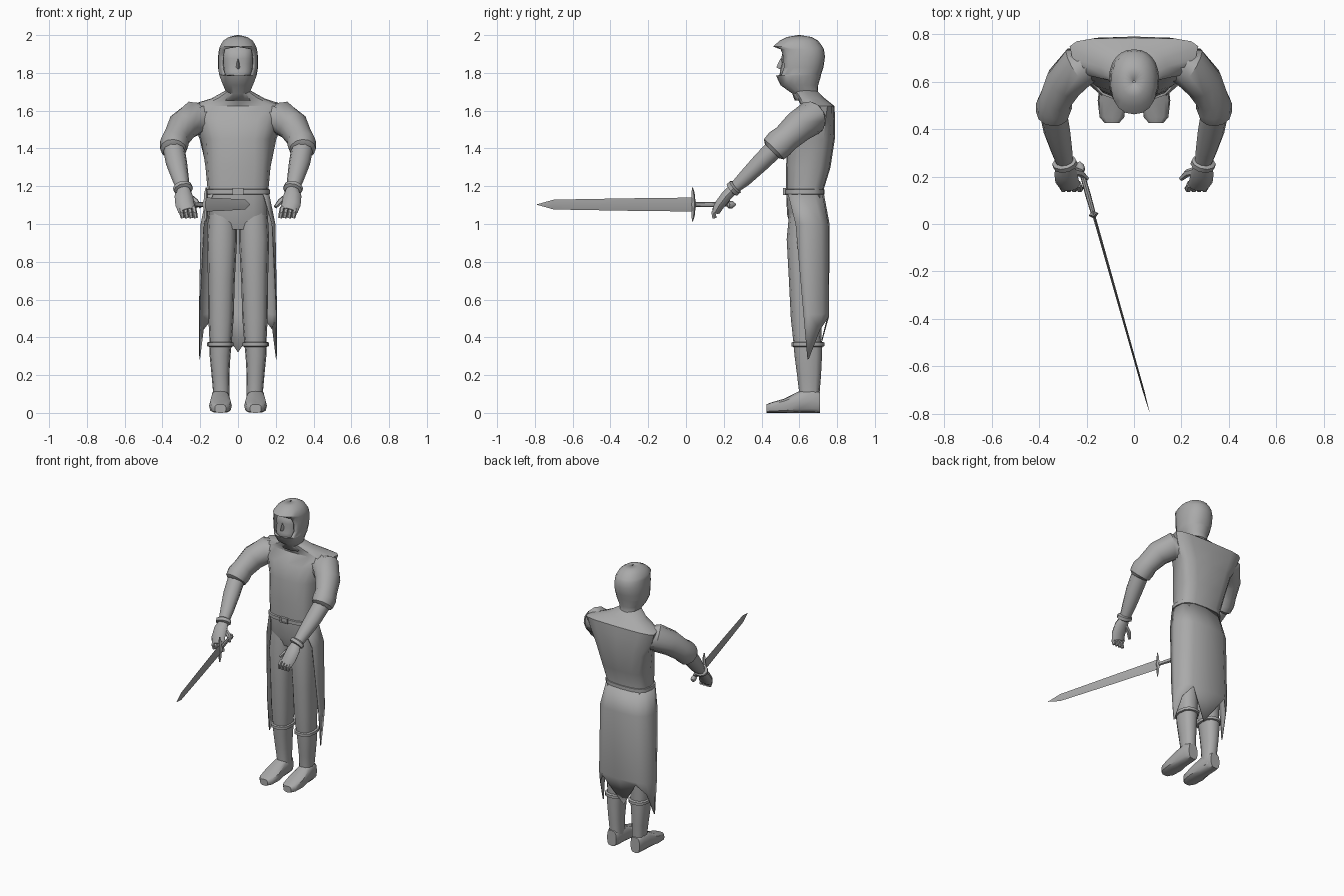
import bpy, bmesh, math
from mathutils import Vector as V

grey = bpy.data.materials.new("plain grey")
grey.diffuse_color = (0.4, 0.4, 0.4, 1)


def loft(name, rings, closed=True, caps=True, mirror=False, solid=0, angle=40):
    """Skin a list of equal-length point rings."""
    bm = bmesh.new()
    vs = [[bm.verts.new(p) for p in r] for r in rings]
    n = len(rings[0])
    for a, b in zip(vs, vs[1:]):
        for i in range(n if closed else n - 1):
            j = (i + 1) % n
            bm.faces.new((a[i], a[j], b[j], b[i]))
    if caps:
        bm.faces.new(vs[0])
        bm.faces.new(vs[-1])
    bmesh.ops.remove_doubles(bm, verts=bm.verts, dist=0.0005)
    bmesh.ops.recalc_face_normals(bm, faces=bm.faces)
    me = bpy.data.meshes.new(name)
    bm.to_mesh(me)
    bm.free()
    ob = bpy.data.objects.new(name, me)
    bpy.context.collection.objects.link(ob)
    me.materials.append(grey)
    bpy.ops.object.select_all(action='DESELECT')
    ob.select_set(True)
    bpy.context.view_layer.objects.active = ob
    bpy.ops.object.shade_smooth_by_angle(angle=math.radians(angle))
    if solid:
        m = ob.modifiers.new("thickness", 'SOLIDIFY')
        m.thickness = solid
    if mirror:
        ob.modifiers.new("mirror", 'MIRROR').use_clip = False
    return ob


def pw(v, p):
    return math.copysign(abs(v) ** p, v)


def level(z, hw, yf, yb, cx=0, k=0, p=0.8, n=16):
    """Horizontal rounded ring; k widens the back."""
    out = []
    for i in range(n):
        a = 2 * math.pi * i / n
        c, s = pw(math.cos(a), p), pw(math.sin(a), p)
        out.append(V((cx + hw * (1 + k * s) * c, (yf + yb) / 2 + (yb - yf) / 2 * s, z)))
    return out


def tube(name, pts, n=10, **kw):
    """Tube along points (x, y, z, width radius, depth radius)."""
    rings = []
    for i, q in enumerate(pts):
        t = (V(pts[min(i + 1, len(pts) - 1)][:3]) - V(pts[max(i - 1, 0)][:3])).normalized()
        u = V((1, 0, 0))
        u = (u - t * u.dot(t)).normalized()
        w = t.cross(u)
        rings.append([V(q[:3]) + u * q[3] * math.cos(2 * math.pi * j / n)
                      + w * q[-1] * math.sin(2 * math.pi * j / n) for j in range(n)])
    return loft(name, rings, **kw)


# tunic body from hips to neck
loft("tunic", [level(*r[:4], k=r[4], p=r[5]) for r in [
    (0.97, .135, .56, .72, 0, .7), (1.05, .162, .535, .745, 0, .7),
    (1.17, .16, .53, .725, 0, .7), (1.3, .172, .53, .765, .05, .65),
    (1.45, .195, .535, .788, .18, .65), (1.56, .235, .56, .79, .2, .6),
    (1.625, .26, .61, .785, .15, .55), (1.665, .14, .59, .735, 0, .8),
    (1.71, .06, .56, .69, 0, 1)]])

# belt and buckle
loft("belt", [level(z, .16 + o, .53 - o, .725 + o, p=.7) for z, o in
              [(1.155, 0), (1.158, .009), (1.182, .009), (1.185, 0)]])
loft("buckle", [[V((x * s, y, 1.172 + z * s)) for x, z in
                 [(-.03, -.018), (.03, -.018), (.03, .018), (-.03, .018)]]
                for y, s in [(.53, 1), (.513, 1), (.513, .65), (.518, .6)]], angle=20)

# open-fronted skirt with a ragged hem
skirt = [
    [(.135, .54, 1.16), (.165, .60, 1.16), (.155, .68, 1.16), (.10, .722, 1.16), (0, .73, 1.16)],
    [(.182, .58, 1.0), (.198, .64, 1.0), (.18, .715, 1.0), (.12, .753, 1.0), (0, .76, 1.0)],
    [(.205, .622, .52), (.207, .655, .52), (.185, .72, .52), (.135, .757, .53), (0, .757, .52)],
    [(.205, .643, .283), (.205, .65, .285), (.185, .71, .44), (.13, .757, .51), (0, .705, .32)]]
loft("skirt", [[V(p) for p in r] + [V((-x, y, z)) for x, y, z in r[-2::-1]] for r in skirt],
     closed=False, caps=False, solid=.004)

# legs, boots, boot cuffs and feet
loft("trouser_leg", [level(z, hw, yf, yb, cx=cx, n=12) for z, cx, hw, yf, yb in [
    (1.1, .08, .075, .55, .73), (.92, .085, .08, .533, .735), (.7, .088, .071, .545, .725),
    (.5, .09, .067, .555, .72), (.36, .092, .058, .57, .715)]], mirror=True)
loft("boot_shaft", [level(z, hw, yf, yb, cx=cx, n=12) for z, cx, hw, yf, yb in [
    (.37, .093, .06, .568, .722), (.3, .095, .055, .575, .72), (.2, .093, .047, .588, .715),
    (.1, .088, .043, .60, .707), (.03, .09, .043, .60, .705)]], mirror=True)
loft("boot_cuff", [level(z, .06 + o, .568 - o, .722 + o, cx=.093, n=12) for z, o in
                   [(.35, 0), (.353, .01), (.372, .01), (.376, 0)]], mirror=True)
loft("foot", [[V((.093 + hw * pw(math.cos(a), .7), y, zt / 2 * (1 + pw(math.sin(a), .6))))
               for a in [2 * math.pi * i / 12 for i in range(12)]]
              for y, hw, zt in [(.425, .03, .045), (.45, .052, .055), (.52, .06, .075),
                                (.6, .05, .115), (.67, .047, .13), (.71, .036, .11)]],
     mirror=True)

# sleeves, forearms and wrist cuffs
tube("sleeve", [(.16, .68, 1.555, .085, .085), (.235, .66, 1.56, .092, .092),
                (.295, .595, 1.515, .082, .085), (.328, .53, 1.455, .07, .075),
                (.338, .495, 1.425, .077, .08), (.342, .465, 1.395, .07, .075),
                (.342, .455, 1.385, .052, .052)], n=12, mirror=True)
tube("forearm", [(.342, .48, 1.41, .058, .055), (.325, .39, 1.32, .056, .05),
                 (.305, .31, 1.24, .045, .042), (.29, .25, 1.185, .035, .03)], mirror=True)
tube("wrist_cuff", [(.295, .265, 1.2, .038, .034), (.294, .26, 1.196, .052, .043),
                    (.289, .245, 1.182, .052, .043), (.288, .24, 1.178, .036, .03)],
     mirror=True)

# curled hands
tube("palm", [(.288, .25, 1.185, .034, .028), (.288, .215, 1.15, .048, .03),
              (.282, .18, 1.105, .05, .028), (.27, .16, 1.07, .047, .024)], mirror=True)
for i in range(4):
    x = .304 - i * .023
    tube("finger", [(x, .168, 1.085, .014, .018), (x - .006, .147, 1.058, .013, .015),
                    (x - .012, .15, 1.032, .011, .012)], n=6, mirror=True)
tube("thumb", [(.265, .225, 1.15, .018, .018), (.225, .215, 1.12, .016, .016),
               (.198, .19, 1.09, .01, .01)], n=6, mirror=True)

# face inside the hood
loft("face", [level(z, hw, yf, .66, n=16, p=.8) for z, hw, yf in [
    (1.72, .05, .53), (1.77, .07, .495), (1.81, .078, .497), (1.85, .08, .508),
    (1.875, .08, .503), (1.92, .08, .515), (1.96, .06, .56)]])
loft("nose", [[V((x * w, y, z)) for x, y in [(-1, .52), (0, yf), (1, .52)]]
              for z, w, yf in [(1.875, .007, .5), (1.83, .016, .478), (1.82, .014, .495)]])


# hood with a peaked face opening
def hood_row(z, hw, yf, yb, gap, lift=0, n=19):
    out = []
    for i in range(n):
        a = -math.pi / 2 + gap + (2 * math.pi - 2 * gap) * i / (n - 1)
        c, s = pw(math.cos(a), .9), pw(math.sin(a), .9)
        out.append(V((hw * c, (yf + yb) / 2 + (yb - yf) / 2 * s, z + lift * max(0, -s))))
    return out


loft("hood", [hood_row(*r) for r in [
    (1.655, .085, .575, .715, 0), (1.69, .06, .563, .70, 0), (1.735, .08, .50, .70, 0),
    (1.785, .1, .477, .715, 0), (1.79, .1, .48, .715, .7), (1.83, .106, .48, .728, .85),
    (1.885, .106, .475, .736, .85), (1.925, .101, .472, .73, .72), (1.94, .097, .462, .722, 0),
    (1.97, .08, .495, .70, 0), (1.99, .05, .535, .665, 0), (2.0, .005, .595, .605, 0)]],
    closed=False, caps=False, solid=.005)

# sword along one line in the right hand
AXIS = V((-.283, 1, 0))
SIDE = V((1, .283, 0)).normalized()


def on_sword(y, side=0, z=0):
    return V((-.159, 0, 1.103)) + AXIS * y + SIDE * side + V((0, 0, z))


def sword_part(name, rows, n=4, angle=20):
    loft(name, [[on_sword(y, t * math.cos(2 * math.pi * i / n), w * math.sin(2 * math.pi * i / n))
                 for i in range(n)] for y, t, w in rows], angle=angle)


sword_part("blade", [(.045, .006, .037), (-.3, .005, .033), (-.70, .004, .026),
                     (-.79, .0005, .001)])
sword_part("grip", [(.045, .01, .012), (.12, .012, .014), (.22, .01, .011)], n=8, angle=40)
sword_part("pommel", [(.215, .008, .01), (.225, .018, .02), (.245, .018, .02),
                      (.262, .006, .006)], n=8, angle=40)
loft("guard", [[on_sword(.04 + b + y, s, z) for y, s in
                [(-w, 0), (0, w * 1.2), (w, 0), (0, -w * 1.2)]]
               for z, w, b in [(-.09, .003, -.006), (-.06, .008, -.002), (-.02, .01, 0),
                               (0, .018, 0), (.02, .01, 0), (.06, .008, -.002),
                               (.09, .003, -.006)]])
